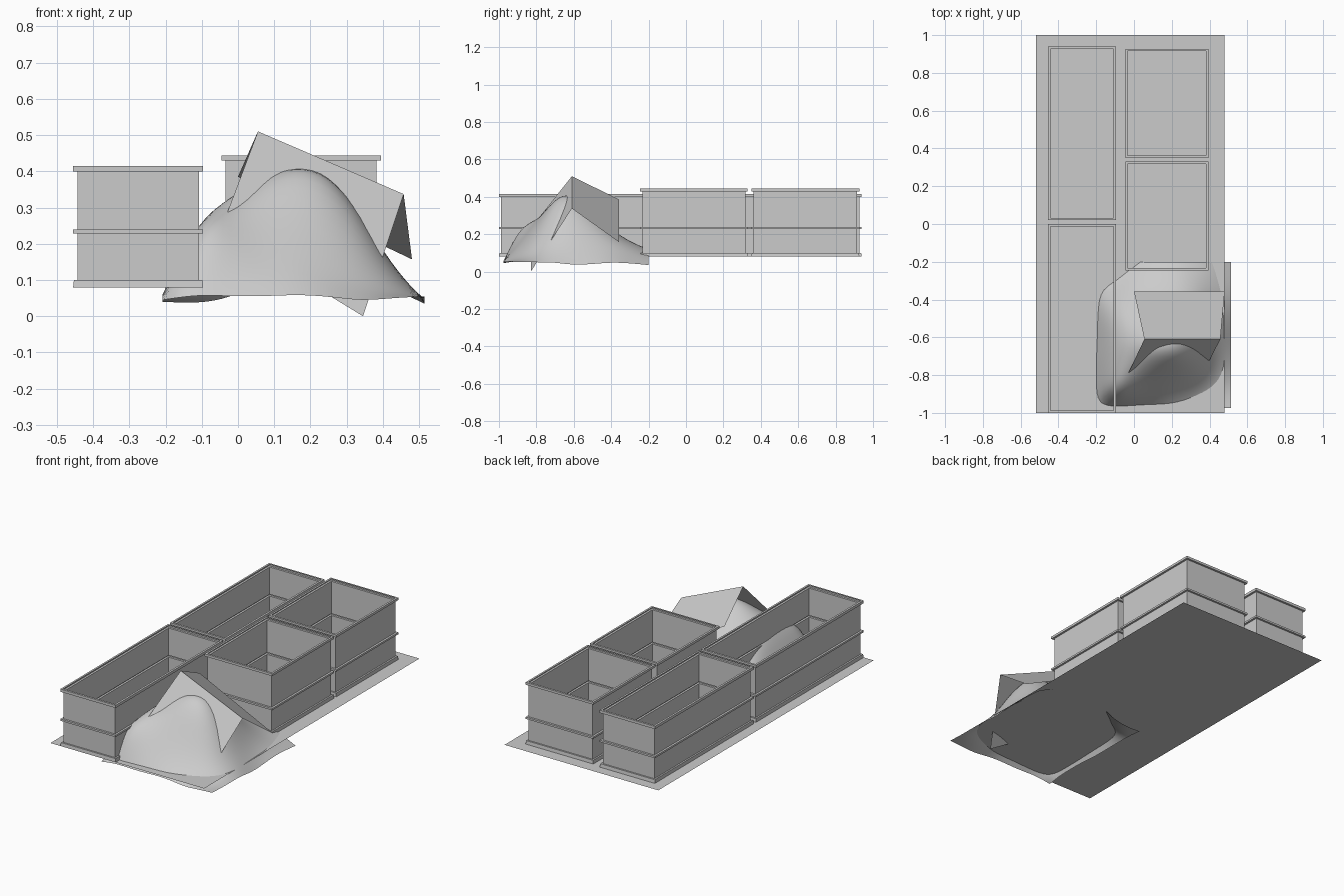
import bpy

GROUND = 0.08


def make_object(name, verts, faces):
    mesh = bpy.data.meshes.new(name)
    mesh.from_pydata(verts, [], faces)
    mesh.update()
    obj = bpy.data.objects.new(name, mesh)
    bpy.context.collection.objects.link(obj)
    return obj


def open_block(name, x0, x1, y0, y1, top, lip):
    """Roofless wall shell with plinth, middle band and top rim."""
    d = 0.012
    profile = [(d, GROUND), (d * 0.8, 0.10), (0, 0.10), (0, 0.228), (d, 0.228),
               (d, 0.239), (0, 0.239), (0, top - lip), (d, top - lip),
               (d, top), (0, top)]
    verts, faces = [], []
    for o, z in profile:
        verts += [(x0 - o, y0 - o, z), (x1 + o, y0 - o, z),
                  (x1 + o, y1 + o, z), (x0 - o, y1 + o, z)]
    for r in range(len(profile) - 1):
        for i in range(4):
            j = (i + 1) % 4
            faces.append((r * 4 + i, r * 4 + j, r * 4 + 4 + j, r * 4 + 4 + i))
    return make_object(name, verts, faces)


# Flat ground sheet
make_object("ground_sheet",
            [(-0.52, -1, GROUND), (0.48, -1, GROUND), (0.48, 1, GROUND), (-0.52, 1, GROUND)],
            [(0, 1, 2, 3)])

# Four roofless buildings
open_block("left_block_front", -0.443, -0.108, -0.988, -0.012, 0.415, 0.016)
open_block("left_block_back", -0.443, -0.108, 0.032, 0.927, 0.415, 0.016)
open_block("right_block_front", -0.034, 0.382, -0.233, 0.318, 0.443, 0.014)
open_block("right_block_back", -0.034, 0.382, 0.362, 0.915, 0.443, 0.014)

# Smooth rubble mound from a coarse height grid
xs = [-0.208, -0.11, -0.02, 0.07, 0.16, 0.25, 0.34, 0.42, 0.514]
ys = [-0.975, -0.89, -0.80, -0.70, -0.61, -0.50, -0.40, -0.30, -0.20]
heights = [
    [.045, .06, .055, .055, .06, .055, .042, .05, .055],
    [.06, .27, .21, .16, .14, .11, .08, .06, .05],
    [.06, .28, .29, .28, .26, .22, .16, .10, .05],
    [.06, .27, .33, .38, .405, .385, .28, .14, .05],
    [.05, .26, .33, .40, .43, .41, .29, .15, .035],
    [.05, .24, .28, .31, .33, .32, .24, .13, .04],
    [.05, .17, .20, .22, .23, .22, .18, .11, .05],
    [.05, .05, .12, .15, .16, .16, .13, .09, .045],
    [.04, .035, .05, .10, .12, .12, .10, .08, .035],
]
n = len(xs)
verts = [(x, y, heights[r][c]) for r, y in enumerate(ys) for c, x in enumerate(xs)]
faces = [(r * n + c, r * n + c + 1, (r + 1) * n + c + 1, (r + 1) * n + c)
         for r in range(len(ys) - 1) for c in range(n - 1)]
mound = make_object("rubble_mound", verts, faces)
mound.data.shade_smooth()
sub = mound.modifiers.new("smooth", 'SUBSURF')
sub.levels = sub.render_levels = 2
sub.boundary_smooth = 'PRESERVE_CORNERS'

# Fallen gable roof, two tilted panels sharing a ridge
make_object("fallen_roof",
            [(0.055, -0.61, 0.51), (0.457, -0.61, 0.337),    # ridge
             (0.0, -0.357, 0.385), (0.48, -0.357, 0.157),    # back eave
             (-0.047, -0.825, 0.24), (0.345, -0.83, 0.0)],   # front eave
            [(0, 1, 3, 2), (0, 4, 5, 1)])
